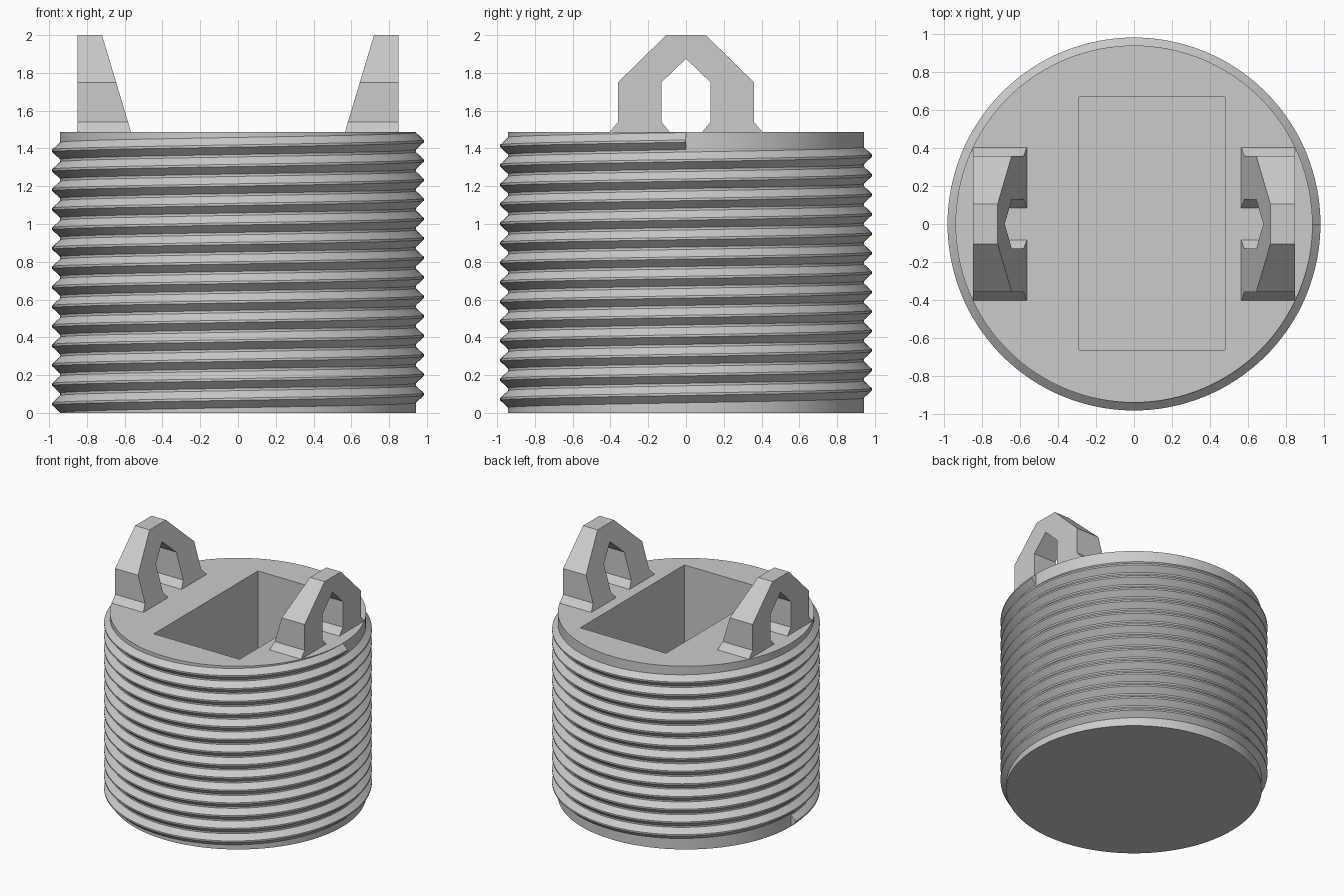
import bpy, bmesh, math
from mathutils import Vector

cube = bpy.data.objects.get("Cube")
if cube:
    bpy.data.objects.remove(cube, do_unlink=True)

CORE, CREST, TOP = 0.942, 0.984, 1.486
SEGMENTS = 128

grey = bpy.data.materials.new("light grey")
grey.use_nodes = True
colour = (0.6, 0.6, 0.6, 1)
grey.diffuse_color = colour
grey.node_tree.nodes["Principled BSDF"].inputs["Base Color"].default_value = colour


def make_object(name, bm, smooth=False):
    bmesh.ops.recalc_face_normals(bm, faces=bm.faces)
    mesh = bpy.data.meshes.new(name)
    bm.to_mesh(mesh)
    bm.free()
    mesh.materials.append(grey)
    obj = bpy.data.objects.new(name, mesh)
    bpy.context.collection.objects.link(obj)
    if smooth:
        bpy.ops.object.select_all(action='DESELECT')
        obj.select_set(True)
        bpy.context.view_layer.objects.active = obj
        bpy.ops.object.shade_smooth_by_angle(angle=math.radians(30))
    return obj


def prism(bm, outline, direction):
    """Extrude a planar outline along a vector."""
    face = bm.faces.new([bm.verts.new(p) for p in outline])
    grown = bmesh.ops.extrude_face_region(bm, geom=[face], use_keep_orig=True)
    verts = [g for g in grown["geom"] if isinstance(g, bmesh.types.BMVert)]
    bmesh.ops.translate(bm, verts=verts, vec=direction)


# Solid round body with a rectangular pocket sunk into its top
bm = bmesh.new()
ring = [2 * math.pi * i / SEGMENTS for i in range(SEGMENTS)]
prism(bm, [(CORE * math.cos(a), CORE * math.sin(a), 0) for a in ring], (0, 0, TOP))
body = make_object("body", bm, smooth=True)

bm = bmesh.new()
left, right, front, back, floor = -0.29, 0.48, -0.665, 0.67, 0.15
prism(bm, [(left, front, floor), (right, front, floor),
           (right, back, floor), (left, back, floor)], (0, 0, 2))
cutter = make_object("pocket_cutter", bm)
cutter.hide_render = True
cutter.hide_set(True)
cut = body.modifiers.new("pocket", 'BOOLEAN')
cut.operation = 'DIFFERENCE'
cut.solver = 'EXACT'
cut.object = cutter

# Helical thread, starting on the right at the base and ending on the left at the top
HALF, FLAT, TURNS = 0.047, 0.006, 13.5
pitch = (TOP - 2 * HALF) / TURNS
steps = int(TURNS * SEGMENTS)
bm = bmesh.new()
profile = [(CORE - 0.002, -HALF), (CREST, -FLAT), (CREST, FLAT), (CORE - 0.002, HALF)]
start = [bm.verts.new((-r, 0, HALF + z)) for r, z in profile]
edges = [bm.edges.new(pair) for pair in zip(start, start[1:])]
spun = bmesh.ops.spin(bm, geom=start + edges, cent=(0, 0, 0), axis=(0, 0, 1),
                      angle=TURNS * 2 * math.pi, steps=steps,
                      dvec=Vector((0, 0, pitch / SEGMENTS)))
end = [g for g in spun["geom_last"] if isinstance(g, bmesh.types.BMVert)]
end.sort(key=lambda v: v.co.z)
for cap in (start, end):
    bm.faces.new(cap)
make_object("thread", bm, smooth=True)

# Two arched lugs: upright outside, leaning inside, with flared feet
outer = [(0.405, TOP), (0.36, 1.54), (0.36, 1.75), (0.105, 2.0)]
inner = [(0.0, 1.875), (0.13, 1.75), (0.13, 1.54), (0.085, TOP)]
for name, side in (("left_lug", 1), ("right_lug", -1)):
    bm = bmesh.new()
    half = outer + [(-y, z) for y, z in reversed(outer)]
    hole = [(-y, z) for y, z in reversed(inner)] + inner[1:]
    prism(bm, [(side * 0.85, y, z) for y, z in half + hole], (-side * 0.4, 0, 0))
    # Trim the inner side to a slope
    bmesh.ops.bisect_plane(bm, geom=bm.verts[:] + bm.edges[:] + bm.faces[:],
                           plane_co=(side * 0.72, 0, 2.0),
                           plane_no=(-side, 0, 0.3), clear_outer=True)
    bmesh.ops.holes_fill(bm, edges=[e for e in bm.edges if e.is_boundary])
    make_object(name, bm)
